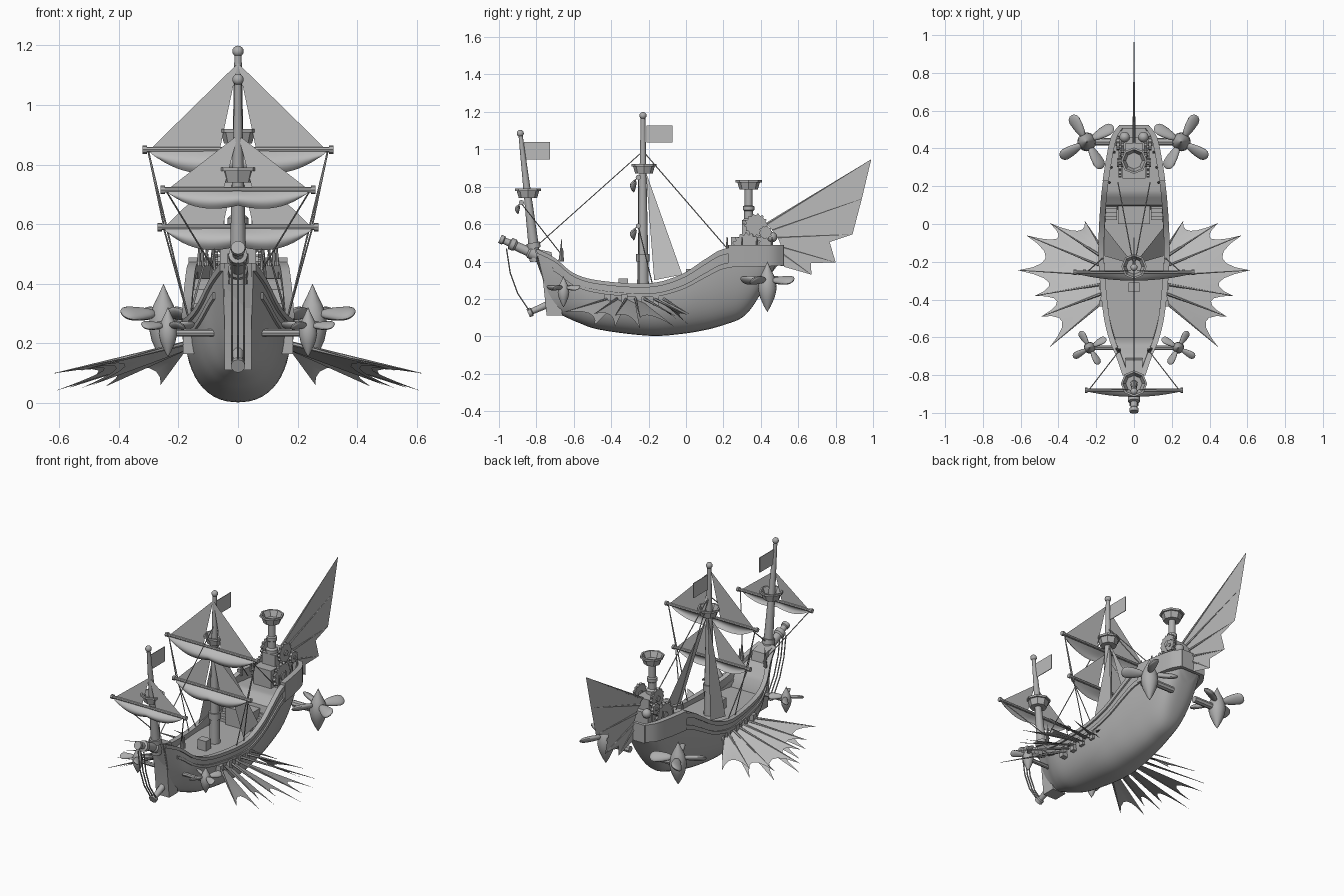
import bpy, bmesh, math
from mathutils import Vector, Matrix

if "Cube" in bpy.data.objects:
    bpy.data.objects.remove(bpy.data.objects["Cube"])


def material(name, v):
    m = bpy.data.materials.new(name)
    m.use_nodes = True
    m.diffuse_color = (v, v, v, 1)
    m.node_tree.nodes["Principled BSDF"].inputs["Base Color"].default_value = (v, v, v, 1)
    return m


TIMBER, CANVAS = material("timber grey", 0.42), material("canvas grey", 0.5)
made = []


def finish(name, bm, mat=TIMBER):
    bmesh.ops.recalc_face_normals(bm, faces=bm.faces[:])
    me = bpy.data.meshes.new(name)
    bm.to_mesh(me)
    bm.free()
    me.materials.append(mat)
    ob = bpy.data.objects.new(name, me)
    bpy.context.collection.objects.link(ob)
    made.append(ob)


def loft(name, rings, closed=False, caps=False, mat=TIMBER):
    bm = bmesh.new()
    vs = [[bm.verts.new(p) for p in r] for r in rings]
    n = len(rings[0])
    for a, b in zip(vs, vs[1:]):
        for i in range(n if closed else n - 1):
            j = (i + 1) % n
            bm.faces.new((a[i], a[j], b[j], b[i]))
    if caps:
        bm.faces.new(vs[0])
        bm.faces.new(vs[-1])
    finish(name, bm, mat)


def revolve(name, profile, base, axis=(0, 0, 1), seg=12):
    """Turn (radius, height) pairs around an axis."""
    rot = Vector((0, 0, 1)).rotation_difference(Vector(axis)).to_matrix()
    rings = [[Vector(base) + rot @ Vector((max(r, 1e-4) * math.cos(k * math.tau / seg),
              max(r, 1e-4) * math.sin(k * math.tau / seg), h)) for k in range(seg)] for r, h in profile]
    loft(name, rings, True, True)


def rod(name, a, b, r1, r2=None, seg=8):
    d = Vector(b) - Vector(a)
    revolve(name, [(r1, 0), (r1 if r2 is None else r2, d.length)], a, d, seg)


def prism(name, pts, x0, x1, mat=TIMBER):
    """Extrude a (y, z) outline along x."""
    loft(name, [[(x, y, z) for y, z in pts] for x in (x0, x1)], True, True, mat)


def box(name, x, y, z, mat=TIMBER):
    prism(name, [(y[0], z[0]), (y[1], z[0]), (y[1], z[1]), (y[0], z[1])], *x, mat)


def ball(name, c, r):
    revolve(name, [(r * math.sin(k * math.pi / 8), -r * math.cos(k * math.pi / 8)) for k in range(9)], c)


def sheet(name, pts):
    bm = bmesh.new()
    f = bm.faces.new([bm.verts.new(p) for p in pts])
    bmesh.ops.triangulate(bm, faces=[f])
    finish(name, bm, CANVAS)


# Hull stations: keel y, sheer y, half width, keel z, sheer z
ST = [(-.72, -.8, .05, .13, .46), (-.66, -.7, .085, .11, .41), (-.58, -.6, .125, .075, .33),
      (-.46, -.46, .155, .035, .29), (-.2, -.2, .178, .003, .275), (-.03, -.03, .176, .012, .32),
      (.1, .1, .168, .033, .4), (.2, .2, .158, .06, .455), (.3, .35, .135, .1, .47),
      (.37, .46, .11, .18, .475), (.46, .52, .07, .34, .48)]


def station(u):
    i = min(int(u), len(ST) - 2)
    f = u - i
    p = [Vector(ST[max(0, min(len(ST) - 1, i + k))]) for k in (-1, 0, 1, 2)]
    return (p[1] * 2 + (p[2] - p[0]) * f + (p[0] * 2 - p[1] * 5 + p[2] * 4 - p[3]) * f * f
            + (p[1] * 3 - p[0] - p[2] * 3 + p[3]) * f ** 3) / 2


def skin(s, t, out=0):
    x = s[2] * max(0, 1 - (1 - min(t, 1)) ** 2.6) ** .45
    return Vector((x + out, s[0] + (s[1] - s[0]) * t, s[3] + (s[4] - s[3]) * t))


stations = [station(k / 5) for k in range(51)]
rings = []
for s in stations:
    half = [skin(s, (k / 14) ** 1.7) for k in range(15)]
    level = .40 if s[1] < -.62 else (.42 if s[1] > .1 else .25)
    level = min(level, s[4] - .02)
    half += [skin(s, 1, -.018), Vector((s[2] - .018, s[1], level))]
    rings.append(half + [Vector((-p.x, p.y, p.z)) for p in reversed(half[1:])])
loft("hull", rings, True, True)

# Wales and rail that follow the hull side
for sx in (1, -1):
    for name, u0, u1, t0, t1, out in (("top_rail", 0, 36, .95, 1.03, .01), ("lower_wale", 4, 42, .76, .83, .008)):
        band = []
        for s in stations[u0:u1 + 1]:
            pts = [skin(s, t0, -.02), skin(s, t0, out), skin(s, t1, out), skin(s, t1, -.02)]
            band.append([(p.x * sx, p.y, p.z) for p in pts])
        loft(name, band, True, True)
    # Upright gallery wall around the stern
    wall = []
    for s in stations[36:]:
        low, x = max(.37, s[4] - .1), s[2]
        wall.append([(sx * (x + d), s[1], z) for d, z in ((-.02, low), (.012, low), (.012, .488), (-.02, .488))])
    loft("stern_gallery", wall, True, True)
box("stern_transom", (-.08, .08), (.505, .525), (.375, .488))

# Stem, bowsprit and lower spar
prism("stem", [(-.81, .47), (-.765, .3), (-.745, .11), (-.66, .11), (-.69, .3), (-.72, .45)], -.045, .045)
revolve("bowsprit", [(.034, 0), (.034, .06), (.026, .07), (.024, .14), (.032, .15), (.032, .175), (.019, .18),
                     (.018, .21), (.024, .215), (.024, .235)], (0, -.78, .425), (0, -.2, .09))
revolve("lower_spar", [(.02, 0), (.016, .1), (.024, .105), (.024, .125)], (0, -.73, .175), (0, -.1, -.045))
for x in (-.02, 0, .02):
    path = [(x, -.96, .47), (x, -.94, .34), (x, -.9, .23), (x, -.84, .14)]
    for a, b in zip(path, path[1:]):
        rod("bow_rope", a, b, .004, seg=6)

# Quarterdeck platform, stairs, deck fittings and rail posts
box("quarterdeck_front", (-.085, .085), (.0, .13), (.25, .36))
box("deck_hatch", (-.03, .03), (-.36, -.31), (.24, .31))
for sx in (1, -1):
    for k in range(5):
        box("stair_step", (sx * .09, sx * .155), (.02 + k * .02, .13), (.25, .27 + k * .022))
    for y, x in ((-.66, .09), (.22, .13), (.3, .12), (.38, .105), (.46, .085)):
        z = .4 if y < 0 else .46
        rod("rail_post", (sx * x, y, z), (sx * x, y, z + .07), .008, .003)
    rod("bow_spike", (sx * .08, -.67, .4), (sx * .08, -.665, .52), .012, .001)


def nest(c, r, h):
    revolve("lookout_nest", [(0, 0), (r * .7, 0), (r * .86, h * .75), (r, h * .75), (r, h), (r * .85, h),
                             (r * .62, h * .3), (0, h * .3)], c, seg=8)


# Masts with lookouts, knobs and flags
rod("main_mast", (0, -.23, .24), (0, -.23, 1.17), .032, .012, 12)
rod("mast_collar", (0, -.23, .4), (0, -.23, .44), .036, .036, 12)
rod("fore_mast", (0, -.805, .4), (0, -.885, 1.08), .03, .011, 12)
rod("fore_collar", (0, -.812, .47), (0, -.818, .5), .036, .036, 12)
ball("main_knob", (0, -.23, 1.18), .019)
ball("fore_knob", (0, -.886, 1.085), .019)
nest((0, -.225, .87), .067, .05)
nest((0, -.845, .74), .07, .05)
for y, z in ((-.21, 1.035), (-.865, .945)):
    box("flag", (-.002, .002), (y, y + .138), (z, z + .093), CANVAS)


def rig(w, y, z, drop, belly, apex, mast_y):
    """Yard, billowed sail below it and a pair of triangles above it."""
    rod("yard", (-w, y, z), (w, y, z), .009)
    grid = []
    for i in range(25):
        u = i / 12 - 1
        grid.append([(w * .97 * u * (1 - .08 * v * v), y - belly * math.sin(math.pi * v * .8) * (1 - .7 * u * u),
                      z - drop * v * (1 - .7 * abs(u) ** 3 - .25 * (1 - abs(u)) ** 3))
                     for v in [k / 8 for k in range(9)]])
    loft("billowed_sail", grid, mat=CANVAS)
    for s in (1, -1):
        rod("yard_end", (s * w, y, z), (s * (w + .015), y, z), .014)
        sheet("triangle_sail", [(0, mast_y, apex), (s * w * .97, y, z), (s * w * .2, y, z)])


rig(.305, -.255, .85, .09, .045, 1.14, -.245)
rig(.255, -.255, .59, .085, .045, .83, -.255)
rig(.245, -.88, .715, .07, .035, .9, -.875)

# Side stay sails and rigging lines
rod("fore_stay", (0, -.23, .99), (0, -.79, .49), .003, seg=6)
for s in (1, -1):
    sheet("stay_sail", [(0, -.215, .88), (s * .155, -.17, .3), (s * .155, -.02, .33)])
    for a, b in (((.3, -.255, .84), (.165, -.25, .28)), ((.25, -.255, .59), (.165, -.18, .28)),
                 ((.3, -.255, .84), (.25, -.255, .6)), ((.24, -.88, .71), (.07, -.66, .43)),
                 ((0, -.23, .99), (.085, .22, .47))):
        rod("rigging", (a[0] * s, *a[1:]), (b[0] * s, *b[1:]), .003, seg=6)

# Stern machinery: house, gears and aft lookout
box("engine_house", (-.06, .06), (.24, .46), (.41, .53))
box("engine_top", (-.045, .045), (.3, .43), (.53, .6))
revolve("aft_lookout_post", [(.035, 0), (.035, .06), (.024, .07), (.024, .11), (.03, .115), (.03, .135),
                             (.021, .14), (.021, .24)], (0, .335, .56))
nest((0, .335, .785), .07, .05)


def gear(x, y, z, r, teeth):
    pts = []
    for k in range(teeth * 4):
        a, q = k * math.tau / (teeth * 4), r if k % 4 < 2 else r * .86
        pts.append((y + q * math.cos(a), z + q * math.sin(a)))
    prism("gear", pts, x - .008, x + .008)
    rod("gear_hub", (x - .014, y, z), (x + .014, y, z), r * .3)


for s in (1, -1):
    gear(s * .075, .325, .475, .08, 16)
    gear(s * .06, .375, .595, .062, 14)
    gear(s * .085, .425, .555, .036, 10)
    ball("valve", (s * .05, .46, .53), .028)


def bat_wing(name, roots, tips, bite, drop=0):
    """Scalloped panels between tapering ribs, each hanging lower on its rear edge by drop."""
    R, T = [Vector(p) for p in roots], [Vector(p) for p in tips]
    for i in range(len(R)):
        rod(name + "_rib", R[i], T[i], .008, .001, 6)
    for i in range(len(R) - 1):
        a, b = T[i], T[i + 1]
        a = a - Vector((0, 0, min(drop, .6 * (a - b).length)))
        low = R[i] - Vector((0, 0, drop * .4))
        mid = (a + b) / 2
        ctrl = mid + ((low + R[i + 1]) / 2 - mid) * bite
        arc = [a * (1 - f) ** 2 + ctrl * 2 * f * (1 - f) + b * f * f for f in [k / 6 for k in range(7)]]
        sheet(name + "_membrane", [low, *arc, R[i + 1]])


bat_wing("tail_fin", [(0, .43, .6), (0, .46, .57), (0, .49, .53), (0, .51, .48), (0, .52, .44), (0, .51, .4)],
         [(0, .99, .945), (0, .94, .735), (0, .89, .545), (0, .8, .395), (0, .67, .33), (0, .53, .37)], .6)

# Side wings with their brackets
TIPS = [(.26, .015, .12), (.445, .005, .115), (.57, -.06, .11), (.615, -.245, .1),
        (.525, -.38, .11), (.49, -.49, .12), (.445, -.65, .13)]
for s in (1, -1):
    roots = [(s * .175, -.12 - .05 * k, .2) for k in range(len(TIPS))]
    bat_wing("side_wing", roots, [(s * x, y, z) for x, y, z in TIPS], .6, .06)
    for y in (-.42, -.33, -.25, -.16):
        box("wing_bracket", (s * .13, s * .185), (y - .016, y + .016), (.165, .225))


def rotor(s, x, y, z, k):
    """Teardrop pod on an arm with four pitched paddle blades."""
    revolve("rotor_pod", [(0, -.17 * k), (.018 * k, -.14 * k), (.04 * k, -.09 * k), (.05 * k, -.045 * k),
                          (.045 * k, 0), (.033 * k, .03 * k), (.018 * k, .06 * k), (0, .1 * k)], (s * x, y, z), seg=16)
    rod("rotor_arm", (s * .08, y, z - .04 * k), (s * x, y, z - .04 * k), .02 * k)
    for q in range(4):
        bm = bmesh.new()
        bmesh.ops.create_uvsphere(bm, u_segments=16, v_segments=10, radius=1)
        for v in bm.verts:
            v.co.x = math.copysign(abs(v.co.x) ** .65, v.co.x)
            v.co.y *= .8 + .3 * v.co.x
        m = (Matrix.Translation((s * x, y, z)) @ Matrix.Rotation(math.radians(90 * q - s * 30), 4, "Z")
             @ Matrix.Translation((.095 * k, 0, 0)) @ Matrix.Rotation(s * .6, 4, "X")
             @ Matrix.Diagonal((.068 * k, .04 * k, .016 * k, 1)))
        bmesh.ops.transform(bm, matrix=m, verts=bm.verts[:])
        finish("rotor_blade", bm)


for s in (1, -1):
    rotor(s, .25, .435, .3, 1)
    rotor(s, .235, -.655, .26, .62)

# Smooth shading with sharp edges kept
bpy.ops.object.select_all(action="DESELECT")
for ob in made:
    ob.select_set(True)
bpy.context.view_layer.objects.active = made[0]
bpy.ops.object.shade_smooth_by_angle(angle=math.radians(35))
